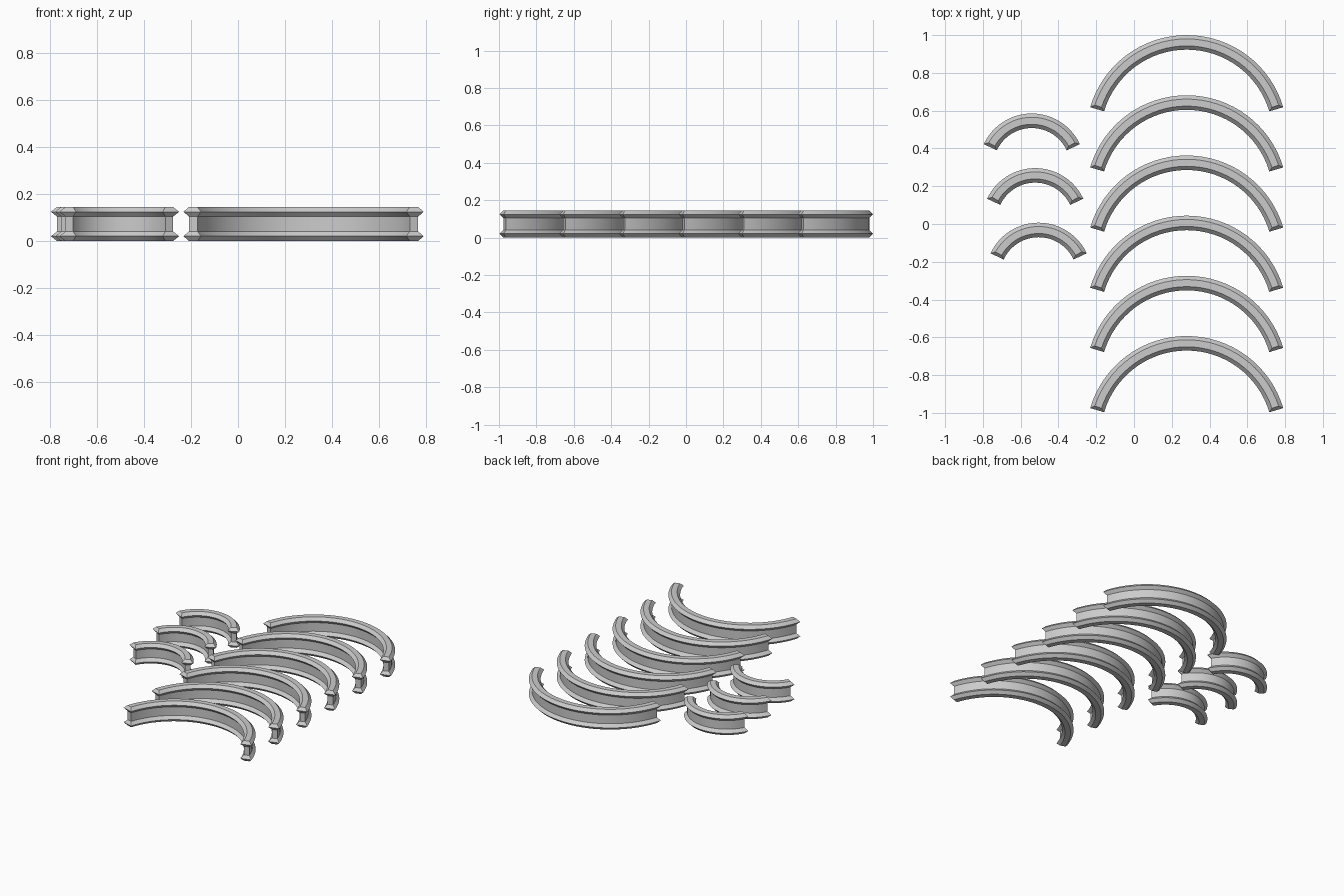
import bpy, bmesh, math

if "Cube" in bpy.data.objects:
    bpy.data.objects.remove(bpy.data.objects["Cube"])

grey = bpy.data.materials.new("plain grey")
grey.diffuse_color = (0.6, 0.6, 0.6, 1)
grey.use_nodes = True
grey.node_tree.nodes["Principled BSDF"].inputs["Base Color"].default_value = grey.diffuse_color

FLARE = 0.02      # how far each flange swells past the web
WEB = 0.037       # web thickness
# (height, swell) levels from the underside to the top
LEVELS = [(0, 0), (0.021, FLARE), (0.042, 0), (0.104, 0), (0.125, FLARE), (0.146, 0)]


def arc_rail(name, x, apex_y, radius, half_angle, segs):
    """Curved rail: an arc strip outline stacked in levels, swelling at both flanges."""
    bm = bmesh.new()
    cy = apex_y - radius
    r_out, r_in = radius - FLARE, radius - FLARE - WEB
    core_angle = half_angle - FLARE * 0.85 / ((r_out + r_in) / 2)
    rings = []
    for z, swell in LEVELS:
        a = half_angle if swell else core_angle
        angles = [-a + 2 * a * i / segs for i in range(segs + 1)]

        def row(r, angs):
            return [bm.verts.new((x + r * math.sin(t), cy + r * math.cos(t), z)) for t in angs]
        rings.append(row(r_out + swell, angles) + row(r_in - swell, angles[::-1]))
    n = len(rings[0])
    # sides and ends
    for low, high in zip(rings, rings[1:]):
        for i in range(n):
            j = (i + 1) % n
            bm.faces.new((low[i], low[j], high[j], high[i]))
    # underside and top strips
    for ring in (rings[0], rings[-1]):
        for i in range(segs):
            bm.faces.new((ring[i], ring[i + 1], ring[n - 2 - i], ring[n - 1 - i]))
    bmesh.ops.recalc_face_normals(bm, faces=bm.faces)
    mesh = bpy.data.meshes.new(name)
    bm.to_mesh(mesh)
    bm.free()
    mesh.materials.append(grey)
    obj = bpy.data.objects.new(name, mesh)
    bpy.context.collection.objects.link(obj)
    bpy.ops.object.select_all(action='DESELECT')
    obj.select_set(True)
    bpy.context.view_layer.objects.active = obj
    bpy.ops.object.shade_smooth_by_angle(angle=math.radians(25))


# column of six large rails
for k in range(6):
    arc_rail(f"large_arc_rail_{k + 1}", 0.279, 1.0 - 0.3186 * k, 0.533, math.radians(73.5), 32)

# staggered column of three small rails
for k in range(3):
    arc_rail(f"small_arc_rail_{k + 1}", -0.541 + 0.018 * k, 0.585 - 0.289 * k, 0.281,
             math.radians(65), 24)
